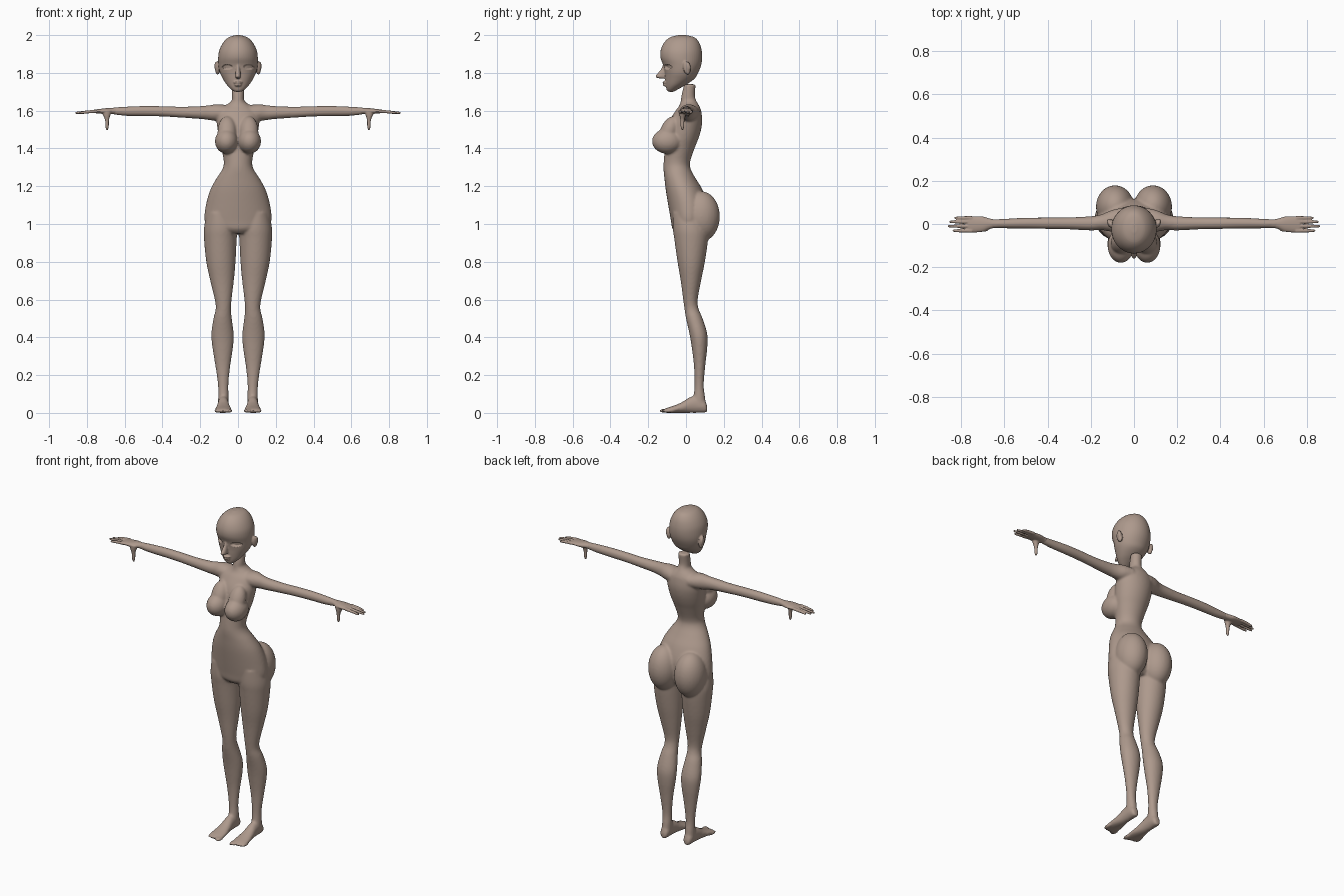
import bpy, bmesh, math
from mathutils import Matrix, Vector

skin = bpy.data.materials.new("skin")
skin.diffuse_color = (0.42, 0.32, 0.265, 1)


def spline(rows, sub=4):
    """Catmull-Rom refinement of a list of equal-length rows."""
    out = []
    for i in range(len(rows) - 1):
        p = [rows[max(i - 1, 0)], rows[i], rows[i + 1], rows[min(i + 2, len(rows) - 1)]]
        for k in range(sub):
            t = k / sub
            out.append([0.5 * (2 * b + (c - a) * t + (2 * a - 5 * b + 4 * c - d) * t * t
                               + (3 * b - a - 3 * c + d) * t ** 3) for a, b, c, d in zip(*p)])
    return out + [rows[-1]]


def loft(bm, axis, rows, n=32):
    """Oval sections along an axis; row = position, then min/max of the other two axes."""
    rings = []
    for a, u0, u1, v0, v1 in spline(rows):
        ring = []
        for k in range(n):
            t = 2 * math.pi * k / n
            u = (u0 + u1) / 2 + (u1 - u0) / 2 * math.cos(t)
            v = (v0 + v1) / 2 + (v1 - v0) / 2 * math.sin(t)
            co = {"X": (a, u, v), "Y": (u, a, v), "Z": (u, v, a)}[axis]
            ring.append(bm.verts.new(co))
        rings.append(ring)
    faces = [bm.faces.new(rings[0]), bm.faces.new(rings[-1])]
    for p, q in zip(rings, rings[1:]):
        faces += [bm.faces.new((p[k], p[(k + 1) % n], q[(k + 1) % n], q[k])) for k in range(n)]
    bmesh.ops.recalc_face_normals(bm, faces=faces)


def ball(bm, pos, rad, rot=0):
    m = Matrix.Translation(pos) @ Matrix.Rotation(rot, 4, "X") @ Matrix.Diagonal((*rad, 1))
    bmesh.ops.create_uvsphere(bm, u_segments=32, v_segments=20, radius=1, matrix=m)


def mirror(bm):
    geom = bmesh.ops.duplicate(bm, geom=bm.verts[:] + bm.edges[:] + bm.faces[:])["geom"]
    for v in geom:
        if isinstance(v, bmesh.types.BMVert):
            v.co.x = -v.co.x
    bmesh.ops.reverse_faces(bm, faces=[f for f in geom if isinstance(f, bmesh.types.BMFace)])


def fuse(bm, name, voxel, smooth):
    """Blend overlapping volumes into one smooth skin."""
    me = bpy.data.meshes.new(name)
    bm.to_mesh(me)
    bm.free()
    ob = bpy.data.objects.new(name, me)
    bpy.context.collection.objects.link(ob)
    bpy.context.view_layer.objects.active = ob
    r = ob.modifiers.new("skin", "REMESH")
    r.mode, r.voxel_size, r.use_smooth_shade = "VOXEL", voxel, True
    s = ob.modifiers.new("soften", "SMOOTH")
    s.factor, s.iterations = 0.5, smooth
    for m in ("skin", "soften"):
        bpy.ops.object.modifier_apply(modifier=m)
    ob.data.materials.clear()
    ob.data.materials.append(skin)
    ob.data.polygons.foreach_set("use_smooth", [True] * len(ob.data.polygons))
    return ob


# ---- body: limbs on one side, mirrored, then torso ----
bm = bmesh.new()
# leg
loft(bm, "Z", [(1.06, .03, .165, -.07, .10), (.98, .004, .18, -.07, .115), (.92, .007, .18, -.062, .117),
               (.80, .013, .168, -.045, .10), (.70, .022, .147, -.028, .08), (.60, .034, .123, -.015, .062),
               (.55, .037, .118, -.008, .067), (.50, .033, .13, .0, .088), (.42, .023, .141, .018, .112),
               (.35, .026, .136, .03, .113), (.25, .041, .12, .042, .102), (.15, .051, .106, .045, .094),
               (.09, .05, .105, .04, .10), (.03, .05, .106, .03, .108)])
# foot and toes
loft(bm, "Y", [(.112, .065, .091, .006, .035), (.10, .053, .103, .001, .065), (.06, .05, .106, 0, .09),
               (.02, .048, .108, 0, .083), (-.02, .042, .114, 0, .058), (-.06, .035, .121, 0, .04),
               (-.10, .032, .124, 0, .027), (-.115, .036, .12, .002, .02)])
for i in range(5):
    ball(bm, (.044 + .0177 * i, -.112 + .005 * i, .011), (.013 if i == 0 else .0095, .031, .011))
# arm
loft(bm, "X", [(.06, -.04, .075, 1.545, 1.63), (.11, -.035, .062, 1.545, 1.634), (.15, -.028, .045, 1.55, 1.629),
               (.20, -.03, .036, 1.556, 1.624), (.30, -.025, .031, 1.563, 1.621), (.40, -.023, .03, 1.569, 1.624),
               (.50, -.021, .029, 1.571, 1.625), (.60, -.02, .024, 1.573, 1.621), (.67, -.019, .021, 1.582, 1.616)])
# bust and buttock
ball(bm, (.061, -.10, 1.438), (.061, .08, .066))
ball(bm, (.058, -.09, 1.49), (.05, .047, .085), -.4)
ball(bm, (.088, .08, 1.04), (.088, .099, .133))
mirror(bm)
# torso and neck: height, half width, front, back
torso = [(1.74, .033, -.01, .052), (1.68, .032, -.024, .047), (1.65, .036, -.028, .056), (1.625, .07, -.036, .07),
         (1.60, .105, -.055, .08), (1.55, .113, -.085, .086), (1.50, .108, -.10, .08), (1.45, .10, -.108, .065),
         (1.40, .088, -.112, .045), (1.33, .075, -.118, .022), (1.29, .083, -.119, .025), (1.24, .115, -.114, .052),
         (1.18, .147, -.107, .088), (1.10, .17, -.094, .115), (1.02, .177, -.08, .11), (.975, .15, -.072, .10),
         (.95, .08, -.05, .08)]
loft(bm, "Z", [(z, -w, w, f, b) for z, w, f, b in torso], 48)
fuse(bm, "body", .0065, 6)

# ---- hands ----
bm = bmesh.new()
loft(bm, "X", [(.645, -.018, .021, 1.582, 1.616), (.67, -.024, .026, 1.582, 1.615), (.70, -.036, .035, 1.582, 1.613),
               (.74, -.039, .036, 1.585, 1.608), (.768, -.037, .034, 1.588, 1.604)])
for y, tip in zip((-.031, -.010, .010, .028), (.84, .862, .855, .832)):
    loft(bm, "X", [(.75, y - .009, y + .009, 1.588, 1.606), (.80, y - .008, y + .008, 1.585, 1.601),
                   (tip - .008, y - .006, y + .006, 1.582, 1.595), (tip, y - .003, y + .003, 1.585, 1.592)], 16)
# thumb
loft(bm, "Z", [(1.60, .665, .725, -.036, .01), (1.575, .676, .714, -.034, -.002), (1.55, .683, .704, -.03, -.008),
               (1.515, .684, .702, -.028, -.01), (1.498, .689, .697, -.023, -.015)], 16)
mirror(bm)
fuse(bm, "hands", .0035, 3)

# ---- head ----
bm = bmesh.new()
# ear
ball(bm, (.108, .004, 1.826), (.014, .019, .036), .2)
ball(bm, (.116, .010, 1.835), (.009, .014, .025), .2)
mirror(bm)
skull = [(2.0, .012, -.04, 0), (1.988, .05, -.085, .045), (1.96, .079, -.116, .07), (1.92, .099, -.134, .083),
         (1.88, .105, -.135, .086), (1.84, .103, -.12, .08), (1.80, .095, -.113, .064), (1.77, .081, -.111, .046),
         (1.74, .062, -.108, .005), (1.72, .044, -.105, -.03), (1.706, .027, -.1, -.055), (1.70, .013, -.092, -.065)]
loft(bm, "Z", [(z, -w, w, f, b) for z, w, f, b in skull], 48)
# nose and lips
loft(bm, "Z", [(1.85, -.008, .008, -.121, -.10), (1.82, -.010, .010, -.132, -.10), (1.79, -.014, .014, -.157, -.10),
               (1.778, -.014, .014, -.161, -.10), (1.77, -.008, .008, -.14, -.10)], 20)
ball(bm, (0, -.109, 1.750), (.024, .016, .007))
ball(bm, (0, -.107, 1.736), (.019, .015, .008))
head = fuse(bm, "head", .0038, 4)
# almond eye sockets pressed into the face
for v in head.data.vertices:
    if v.co.y < -.05:
        d = ((abs(v.co.x) - .056) / .028) ** 2 + ((v.co.z - 1.832) / .013) ** 2
        if d < 1:
            v.co.y += .014 * min(1, 2.5 * (1 - d))
